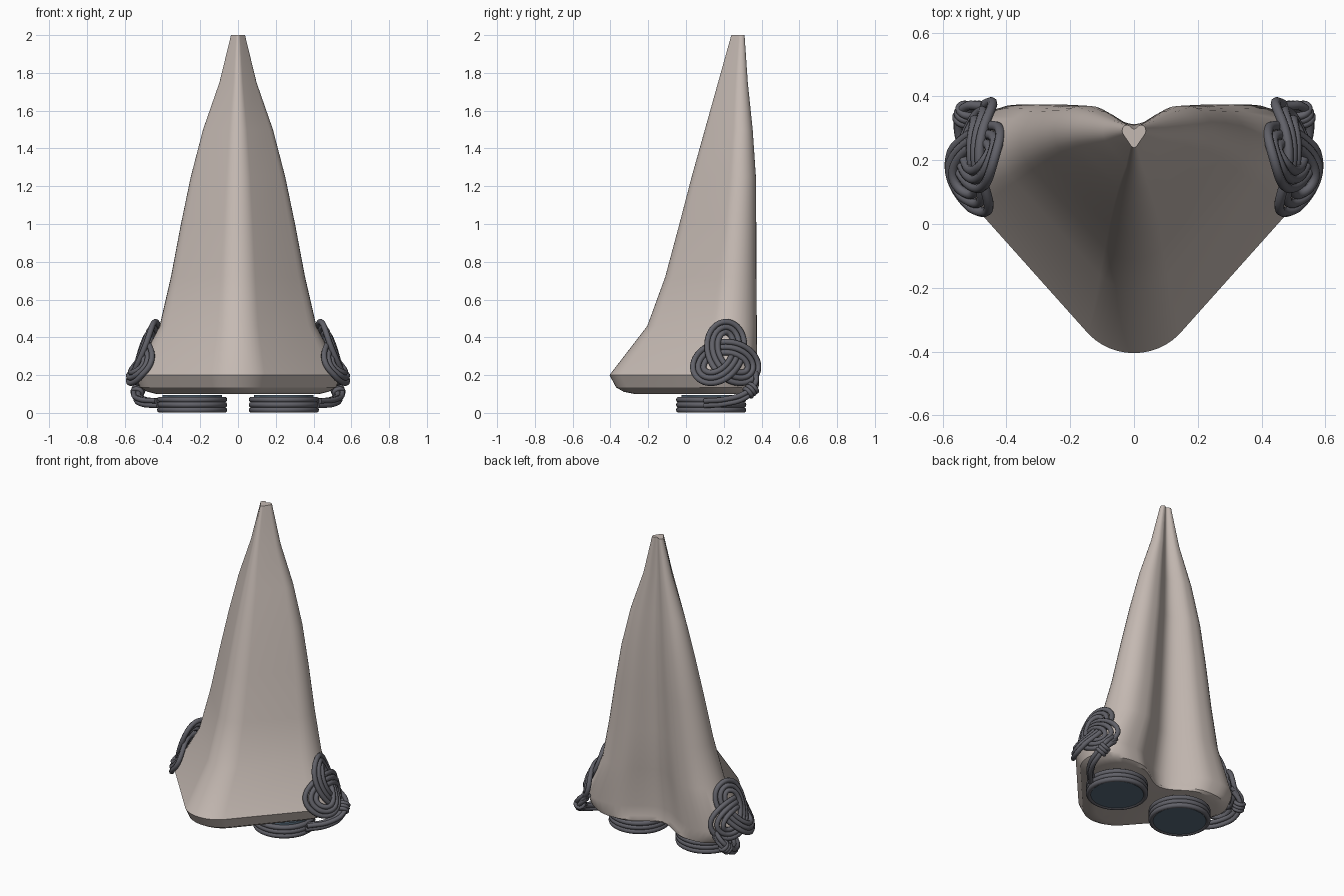
import bpy, bmesh, math
from mathutils import Vector

if "Cube" in bpy.data.objects:
    bpy.data.objects.remove(bpy.data.objects["Cube"])


def material(name, rgb):
    m = bpy.data.materials.new(name)
    m.diffuse_color = (*rgb, 1)
    m.use_nodes = True
    m.node_tree.nodes["Principled BSDF"].inputs["Base Color"].default_value = m.diffuse_color
    return m


SKIN = material("skin", (0.56, 0.49, 0.45))
CORD = material("cord", (0.12, 0.12, 0.14))
GLASS = material("glass", (0.10, 0.15, 0.20))


def finish(ob, mat, mirror=True, angle=30):
    ob.data.materials.append(mat)
    for o in bpy.context.selected_objects:
        o.select_set(False)
    bpy.context.view_layer.objects.active = ob
    ob.select_set(True)
    if ob.type == 'CURVE':
        bpy.ops.object.convert(target='MESH')
        ob = bpy.context.object
    bpy.ops.object.transform_apply(location=True, rotation=True, scale=True)
    bpy.ops.object.shade_smooth_by_angle(angle=math.radians(angle))
    if mirror:
        ob.modifiers.new("mirror", 'MIRROR').use_mirror_merge = False
    return ob


def tube(name, points, radius, cyclic=False):
    cu = bpy.data.curves.new(name, 'CURVE')
    cu.dimensions = '3D'
    cu.bevel_depth = radius
    cu.bevel_resolution = 2
    cu.use_fill_caps = True
    cu.resolution_u = 6
    sp = cu.splines.new('POLY' if cyclic else 'BEZIER')
    if cyclic:
        sp.points.add(len(points) - 1)
        for p, co in zip(sp.points, points):
            p.co = (*co, 1)
    else:
        sp.bezier_points.add(len(points) - 1)
        for p, co in zip(sp.bezier_points, points):
            p.co = co
            p.handle_left_type = p.handle_right_type = 'AUTO'
    sp.use_cyclic_u = cyclic
    ob = bpy.data.objects.new(name, cu)
    bpy.context.collection.objects.link(ob)
    return finish(ob, CORD, angle=60)


def torus(name, loc, major, minor, rot=(0, 0, 0)):
    bpy.ops.mesh.primitive_torus_add(location=loc, rotation=rot, major_radius=major,
                                     minor_radius=minor, major_segments=40, minor_segments=10)
    bpy.context.object.name = name
    return finish(bpy.context.object, CORD, angle=60)


# Body cross-section: rounded front ridge, straight sides, two rear lobes, rear groove
def half_section():
    pts = []
    for i in range(7):
        a = math.radians(-90 + 45 * i / 6)
        pts.append((0.2 * math.cos(a), -0.2 + 0.2 * math.sin(a)))
    for i in range(13):
        a = math.radians(-45 + 135 * i / 12)
        pts.append((0.36 + 0.19 * math.cos(a), 0.185 + 0.19 * math.sin(a)))
    for i in range(9):
        t = i / 8
        pts.append((0.3 * (1 - t), 0.375 - 0.065 * (1 - math.cos(math.pi * t))))
    return [(x / 0.55, (y + 0.4) / 0.775) for x, y in pts]


half = half_section()
section = half + [(-x, y) for x, y in reversed(half[1:-1])]

# Loft levels: height, half width, front y, back y
levels = [(0.10, 0.43, -0.27, 0.345), (0.112, 0.48, -0.33, 0.365), (0.135, 0.52, -0.37, 0.37),
          (0.20, 0.55, -0.405, 0.375), (0.46, 0.415, -0.205, 0.375), (0.72, 0.355, -0.11, 0.373),
          (1.0, 0.302, -0.035, 0.372), (1.25, 0.25, 0.03, 0.37), (1.5, 0.185, 0.10, 0.353),
          (1.75, 0.098, 0.17, 0.327), (2.0, 0.037, 0.24, 0.31)]
bm = bmesh.new()
rings = [[bm.verts.new((u * w, f + v * (b - f), z)) for u, v in section] for z, w, f, b in levels]
n = len(section)
for lo, hi in zip(rings, rings[1:]):
    for i in range(n):
        j = (i + 1) % n
        bm.faces.new((lo[i], lo[j], hi[j], hi[i]))
bm.faces.new(list(reversed(rings[0])))
bm.faces.new(rings[-1])
bmesh.ops.recalc_face_normals(bm, faces=bm.faces)
mesh = bpy.data.meshes.new("nose_body")
bm.to_mesh(mesh)
bm.free()
body = bpy.data.objects.new("nose_body", mesh)
bpy.context.collection.objects.link(body)
finish(body, SKIN, mirror=False)

# Nostril discs with three stacked rings each
bpy.ops.mesh.primitive_cylinder_add(vertices=40, radius=0.158, depth=0.09,
                                    location=(0.243, 0.133, 0.05))
bpy.context.object.name = "nostril_disc"
finish(bpy.context.object, GLASS)
for k in range(3):
    torus("nostril_ring", (0.243, 0.133, 0.016 + 0.027 * k), 0.17, 0.016)


# Side knots: three parallel strands of a trefoil laid over the curved flank
def on_flank(y, z, lift):
    return Vector((0.565 - 0.45 * max(0, z - 0.2) - 2.8 * (y - 0.19) ** 2 + lift, y, z))


A, CY, CZ, STEPS = 0.053, 0.21, 0.295, 120
for k in (-1, 0, 1):
    pts = []
    for i in range(STEPS):
        t = math.tau * i / STEPS
        y = A * (math.sin(t) + 2 * math.sin(2 * t))
        z = -A * (math.cos(t) - 2 * math.cos(2 * t))
        tang = Vector((math.cos(t) + 4 * math.cos(2 * t),
                       math.sin(t) - 4 * math.sin(2 * t))).normalized()
        pts.append(on_flank(CY + y + tang.y * 0.028 * k, CZ + z - tang.x * 0.028 * k,
                            0.014 * math.sin(3 * t)))
    tube("knot_strand", pts, 0.0155, cyclic=True)

# Cords leading from each knot down to the nostril rings
path = [(0.46, 0.37, 0.20), (0.52, 0.365, 0.14), (0.54, 0.31, 0.09),
        (0.51, 0.21, 0.06), (0.42, 0.10, 0.05)]
for dx, dz in ((0.012, 0.013), (-0.012, 0.013), (0, -0.012)):
    tube("tail_cord", [(x + dx, y, z + dz) for x, y, z in path], 0.0145)

# Wraps binding the cords
for f in (0.15, 0.4, 0.65):
    p, q = Vector(path[1]), Vector(path[2])
    torus("cord_wrap", p.lerp(q, f), 0.026, 0.012, (q - p).to_track_quat('Z', 'Y').to_euler())
